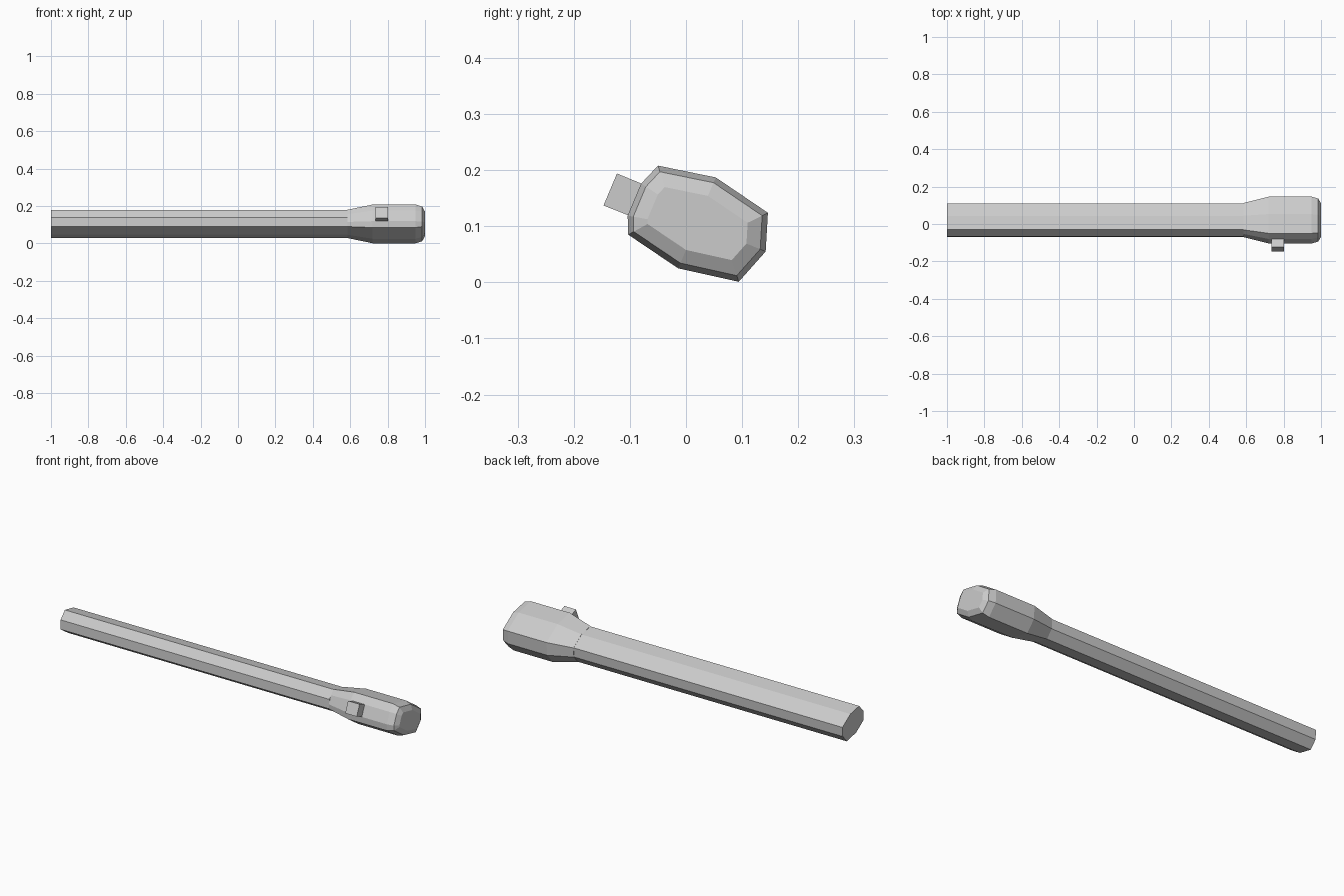
import bpy, bmesh
from mathutils import Vector
from mathutils.geometry import intersect_line_line_2d, normal  # noqa

if "Cube" in bpy.data.objects:
    bpy.data.objects.remove(bpy.data.objects["Cube"])

# Cross-sections in (y, z): tilted octagon; the head has one corner cut flat
CENTRE = Vector((0.0205, 0.1045))
COMMON = [(-0.05, 0.208), (0.053, 0.187), (0.146, 0.124), (0.142, 0.055),
          (0.094, 0.001), (-0.014, 0.025), (-0.103, 0.085)]
OCTAGON = [Vector(p) for p in COMMON + [(-0.099, 0.153)]]
HEAD = [Vector(p) for p in COMMON + [(-0.104, 0.119), (-0.080, 0.176)]]


def scaled(section, s):
    return [CENTRE + (p - CENTRE) * s for p in section]


def inset(section, d):
    # mitred inward offset of a convex clockwise outline
    result = []
    n = len(section)
    for i, p in enumerate(section):
        a = (p - section[i - 1]).normalized()
        b = (section[(i + 1) % n] - p).normalized()
        na, nb = Vector((a.y, -a.x)), Vector((b.y, -b.x))
        result.append(p + (na + nb) * (d / (1 + na.dot(nb))))
    return result


def loft(name, rings):
    # skin a list of (x, section) rings and cap both ends
    bm = bmesh.new()
    loops = [[bm.verts.new((x, p.x, p.y)) for p in sec] for x, sec in rings]
    n = len(loops[0])
    for r0, r1 in zip(loops, loops[1:]):
        for i in range(n):
            j = (i + 1) % n
            bm.faces.new((r0[i], r0[j], r1[j], r1[i]))
    bm.faces.new(loops[0])
    bm.faces.new(loops[-1])
    bmesh.ops.recalc_face_normals(bm, faces=bm.faces[:])
    mesh = bpy.data.meshes.new(name)
    bm.to_mesh(mesh)
    bm.free()
    obj = bpy.data.objects.new(name, mesh)
    bpy.context.collection.objects.link(obj)
    return obj


# Long handle tube
tube = scaled(OCTAGON, 0.72)
loft("tube", [(-1.0, tube), (0.585, tube)])

# Flared head with rounded end
loft("head", [(0.585, scaled(HEAD, 0.73)), (0.72, HEAD), (0.95, HEAD),
              (0.985, inset(HEAD, 0.010)), (1.0, inset(HEAD, 0.035))])

# Switch button on the flat of the head
button = [Vector(p) for p in [(-0.123, 0.194), (-0.06, 0.168),
                              (-0.084, 0.112), (-0.147, 0.137)]]
loft("switch_button", [(0.735, button), (0.803, button)])
